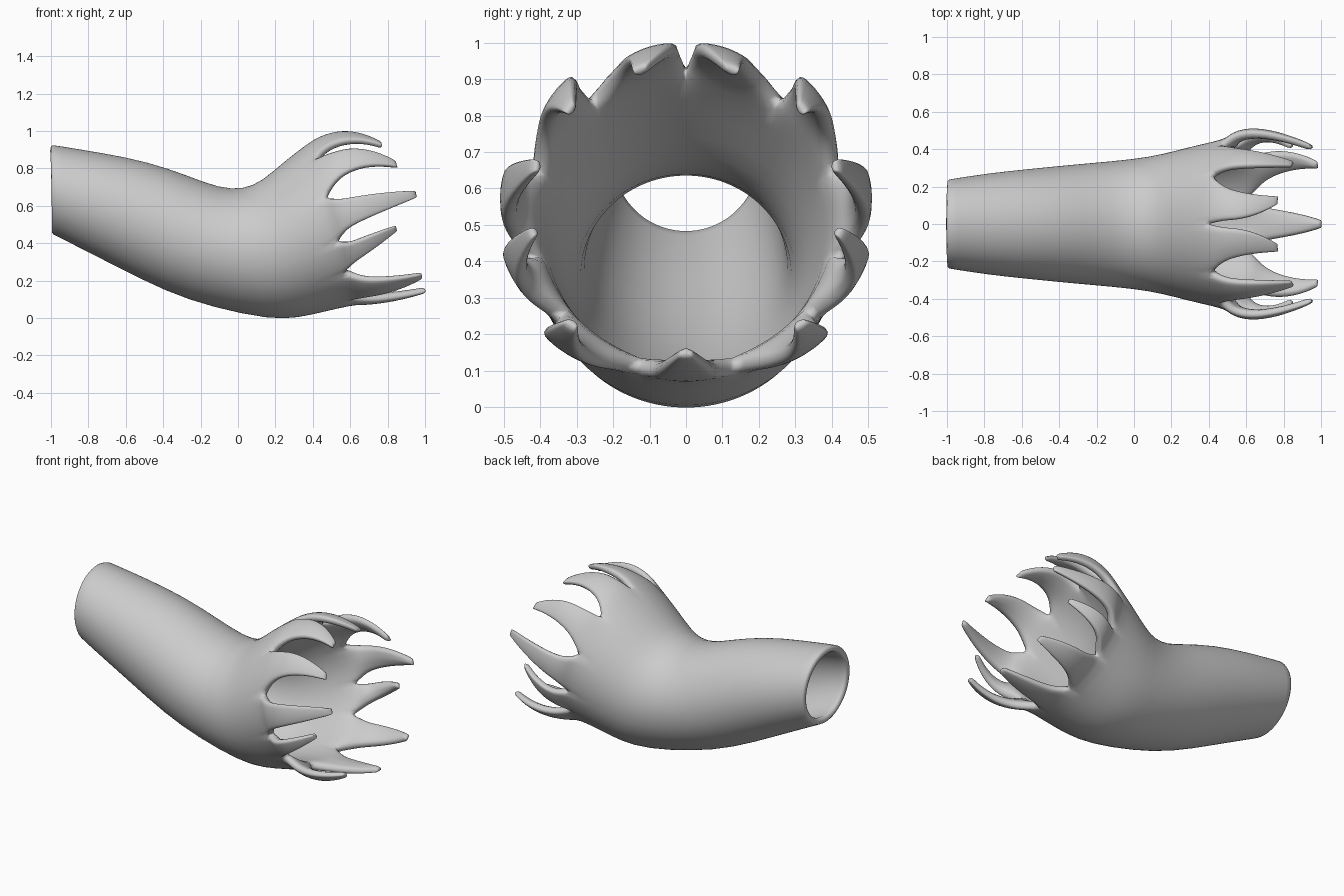
import bpy, bmesh
from math import sin, cos, radians
from mathutils import Vector

if "Cube" in bpy.data.objects:
    bpy.data.objects.remove(bpy.data.objects["Cube"])

# Sleeve rings: top x, top z, bottom x, bottom z, half width
RINGS = [(-1, .927, -1, .452, .237), (-.985, .924, -.985, .445, .239), (-.72, .882, -.83, .367, .272),
         (-.48, .835, -.68, .29, .292), (-.27, .762, -.38, .137, .318),
         (-.1, .694, -.13, .055, .335), (.03, .688, .17, -.008, .36),
         (.13, .732, .32, .0, .392), (.25, .84, .46, .033, .425), (.38, .94, .61, .068, .455)]
# Notch angles from the top, then each petal's middle and tip (one side)
NOTCH = [0, 37, 71, 104, 128, 162]
MID = [(.57, .105, .99), (.62, .365, .865), (.66, .512, .59),
       (.68, .49, .38), (.78, .345, .155), (.80, 0, .083)]
TIP = [(.775, .13, .935), (.855, .325, .825), (.96, .42, .665),
       (.855, .425, .48), (.99, .32, .22), (1.008, 0, .135)]
COLS = 6
STEPS = [.12, .25, .4, .55, .7, .83, .93, 1]


def ring_point(ring, a):
    tx, tz, bx, bz, w = ring
    top, bot = Vector((tx, 0, tz)), Vector((bx, 0, bz))
    p = (top + bot) / 2 + (top - bot) / 2 * cos(a)
    p.y = w * sin(a)
    return p


# Petals in order round the rim: right side, bottom one, left side mirrored
petals = []
for i in range(5):
    petals.append((NOTCH[i], NOTCH[i + 1], Vector(MID[i]), Vector(TIP[i])))
petals.append((162, 198, Vector(MID[5]), Vector(TIP[5])))
flip = Vector((1, -1, 1))
for i in range(4, -1, -1):
    petals.append((360 - NOTCH[i + 1], 360 - NOTCH[i], Vector(MID[i]) * flip, Vector(TIP[i]) * flip))

angles = []
for a0, a1, _, _ in petals:
    angles += [radians(a0 + (a1 - a0) * k / COLS) for k in range(COLS)]
n = len(angles)

bm = bmesh.new()
thick = bm.verts.layers.deform.verify()


def add_vert(p, weight=1):
    v = bm.verts.new(p)
    v[thick][0] = weight
    return v


# Sleeve skin, a little thinner at the open back end
grid = [[add_vert(ring_point(r, a), .65 if i < 2 else .8 if i < 5 else .95) for a in angles]
        for i, r in enumerate(RINGS)]
for lo, hi in zip(grid, grid[1:]):
    for j in range(n):
        k = (j + 1) % n
        bm.faces.new((lo[j], lo[k], hi[k], hi[j]))

# Pointed petals curving out and back in from the rim
for i, (a0, a1, mid, tip) in enumerate(petals):
    row = [grid[-1][(i * COLS + k) % n] for k in range(COLS + 1)]
    base = ring_point(RINGS[-1], radians((a0 + a1) / 2))
    offs = [v.co - base for v in row]
    ctrl = mid * 2 - (base + tip) / 2
    for t in STEPS:
        c = base * (1 - t) ** 2 + ctrl * 2 * t * (1 - t) + tip * t * t
        w = (1 - .2 * min(t / .25, 1) - .5 * t) * (1 - t ** 6 * .5)
        new = []
        for k, o in enumerate(offs):
            side = abs(2 * k / COLS - 1)
            new.append(add_vert(c + o * w, (1 - .5 * t * t) * (1 - .35 * side * side)))
        for k in range(COLS):
            bm.faces.new((row[k], row[k + 1], new[k + 1], new[k]))
        row = new

# Normals must face outward so the wall thickens inward
bm.normal_update()
if grid[0][0].link_faces[0].normal.z < 0:
    bmesh.ops.reverse_faces(bm, faces=bm.faces[:])

mesh = bpy.data.meshes.new("petal_cuff")
bm.to_mesh(mesh)
bm.free()
cuff = bpy.data.objects.new("petal_cuff", mesh)
bpy.context.collection.objects.link(cuff)
cuff.vertex_groups.new(name="thickness")

wall = cuff.modifiers.new("wall", 'SOLIDIFY')
wall.thickness = .062
wall.offset = -1
wall.vertex_group = "thickness"
smooth = cuff.modifiers.new("smooth", 'SUBSURF')
smooth.levels = smooth.render_levels = 1

bpy.context.view_layer.objects.active = cuff
cuff.select_set(True)
bpy.ops.object.shade_smooth()
